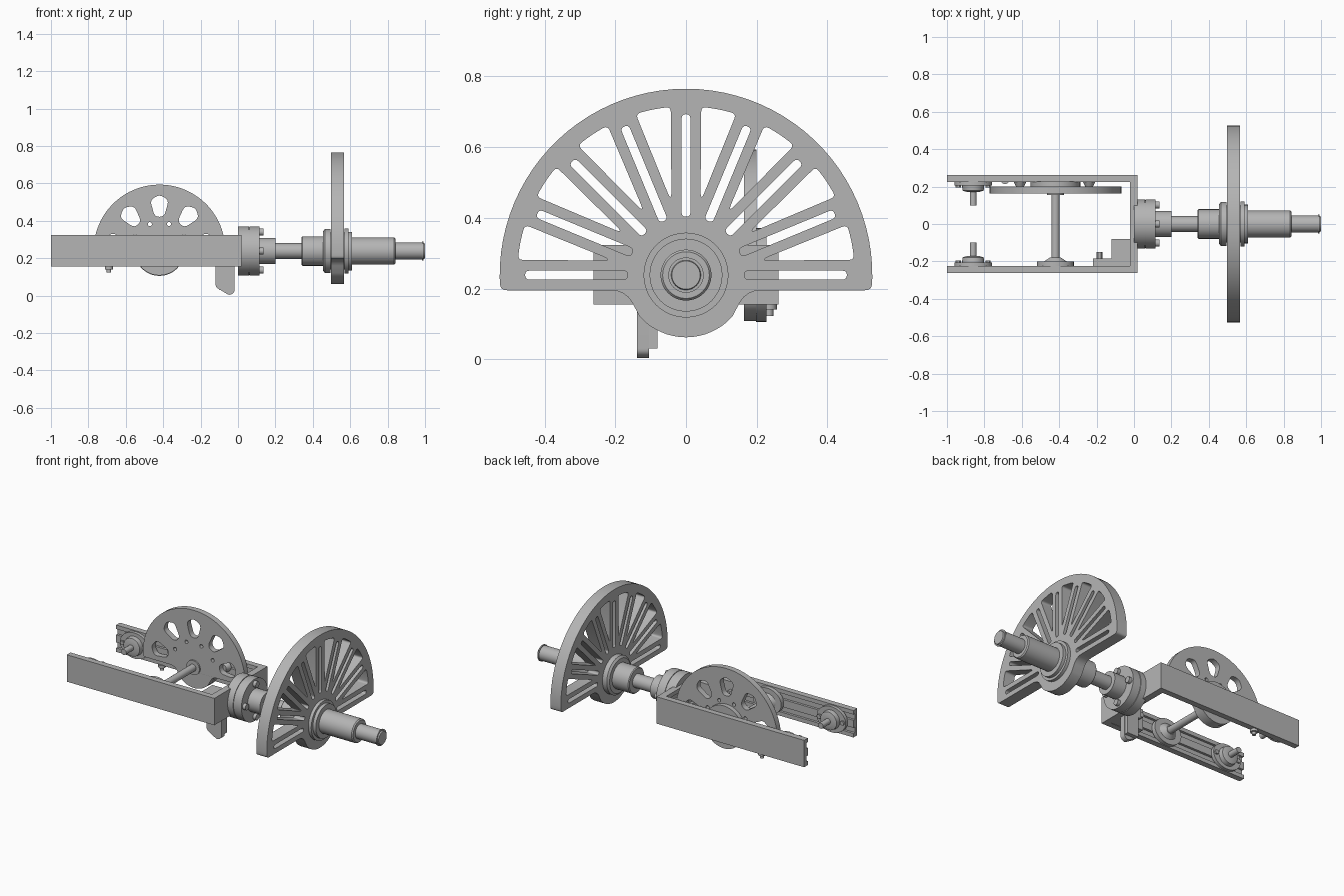
import bpy, bmesh
from math import sin, cos, pi, radians
from mathutils import Vector, Matrix

if "Cube" in bpy.data.objects:
    bpy.data.objects.remove(bpy.data.objects["Cube"])

AXIS_Z = 0.238
WHEEL_X = -0.42
steel = bpy.data.materials.new("plain grey steel")
steel.use_nodes = True
GREY = (0.46, 0.46, 0.46, 1)
steel.diffuse_color = GREY
steel.node_tree.nodes["Principled BSDF"].inputs["Base Color"].default_value = GREY

# Frames: local z runs along world x or along world y
ALONG_X = Matrix(((0, 0, 1), (1, 0, 0), (0, 1, 0))).to_4x4()
ALONG_Y = Matrix(((1, 0, 0), (0, 0, -1), (0, 1, 0))).to_4x4()
ALONG_Z = Matrix.Identity(4)


def finish(name, mesh, smooth=True):
    ob = bpy.data.objects.new(name, mesh)
    bpy.context.collection.objects.link(ob)
    mesh.materials.clear()
    mesh.materials.append(steel)
    if smooth:
        bpy.ops.object.select_all(action='DESELECT')
        ob.select_set(True)
        bpy.context.view_layer.objects.active = ob
        bpy.ops.object.shade_smooth_by_angle(angle=radians(32))
    return ob


def box(name, x, y, z):
    bm = bmesh.new()
    bmesh.ops.create_cube(bm, size=1)
    for v in bm.verts:
        v.co = [(r[0] + r[1]) / 2 + c * (r[1] - r[0]) for c, r in zip(v.co, (x, y, z))]
    mesh = bpy.data.meshes.new(name)
    bm.to_mesh(mesh)
    bm.free()
    return finish(name, mesh, False)


def lathe(name, profile, origin, frame, steps=40, squash=1.0):
    """Turn (position, radius) pairs about the frame's local z."""
    bm = bmesh.new()
    ends = [(profile[0][0], 0)] + profile + [(profile[-1][0], 0)]
    vs = [bm.verts.new((r, 0, p)) for p, r in ends]
    es = [bm.edges.new(pair) for pair in zip(vs, vs[1:])]
    bmesh.ops.spin(bm, geom=vs + es, cent=(0, 0, 0), axis=(0, 0, 1),
                   angle=2 * pi, steps=steps)
    bmesh.ops.remove_doubles(bm, verts=bm.verts, dist=1e-5)
    bmesh.ops.recalc_face_normals(bm, faces=bm.faces)
    bm.transform(Matrix.Translation(origin) @ frame @ Matrix.Diagonal((1, squash, 1, 1)))
    mesh = bpy.data.meshes.new(name)
    bm.to_mesh(mesh)
    bm.free()
    return finish(name, mesh)


def soften(points):
    """Round each (u, v, setback) corner with a short curve."""
    out = []
    for i, (u, v, d) in enumerate(points):
        p = Vector((u, v))
        a = Vector(points[i - 1][:2]) - p
        b = Vector(points[(i + 1) % len(points)][:2]) - p
        if d == 0:
            out.append(p)
            continue
        a = p + a.normalized() * min(d, a.length * 0.48)
        b = p + b.normalized() * min(d, b.length * 0.48)
        out += [a * (1 - t) ** 2 + p * 2 * t * (1 - t) + b * t * t
                for t in (0, 0.25, 0.5, 0.75, 1)]
    return out


def plate(name, loops, thickness, origin, frame):
    """Filled outline with holes, thickened about its middle."""
    cu = bpy.data.curves.new(name, 'CURVE')
    cu.dimensions = '2D'
    cu.fill_mode = 'BOTH'
    cu.extrude = thickness / 2
    for loop in loops:
        sp = cu.splines.new('POLY')
        sp.points.add(len(loop) - 1)
        for pt, co in zip(sp.points, loop):
            pt.co = (co[0], co[1], 0, 1)
        sp.use_cyclic_u = True
    tmp = bpy.data.objects.new(name, cu)
    bpy.context.collection.objects.link(tmp)
    dg = bpy.context.evaluated_depsgraph_get()
    mesh = bpy.data.meshes.new_from_object(tmp.evaluated_get(dg))
    bpy.data.objects.remove(tmp)
    bm = bmesh.new()
    bm.from_mesh(mesh)
    bmesh.ops.remove_doubles(bm, verts=bm.verts, dist=1e-5)
    bmesh.ops.recalc_face_normals(bm, faces=bm.faces)
    bm.transform(Matrix.Translation(origin) @ frame)
    bm.to_mesh(mesh)
    bm.free()
    return finish(name, mesh)


def polar(r, deg):
    return r * cos(radians(deg)), r * sin(radians(deg))


def turned(loop, deg):
    rot = Matrix.Rotation(radians(deg), 2)
    return [rot @ Vector(p) for p in loop]


def sector(R, hub, drop, corner):
    """Half disc with a round hub hanging below its straight edge."""
    start = -math_asin(drop / R)
    n = 48
    pts = []
    for i in range(n + 1):
        a = start + (180 - 2 * start) * i / n
        pts.append((*polar(R, a), corner if i in (0, n) else 0))
    neck = (hub * hub - drop * drop) ** 0.5
    pts.append((-neck, -drop, hub * 0.25))
    pts += [(*polar(hub, 222 + 96 * i / 16), 0) for i in range(17)]
    pts.append((neck, -drop, hub * 0.25))
    return soften(pts)


def math_asin(s):
    return Vector((1, 0)).angle(Vector(((1 - s * s) ** 0.5, s))) * 180 / pi


def circle(u, v, r, n=16):
    return [(u + r * cos(2 * pi * i / n), v + r * sin(2 * pi * i / n)) for i in range(n)]


# Large balance sector: thin slots alternating with wedge openings
h = 0.0125
slot = soften([(0.165, -h, h), (0.455, -h, h), (0.455, h, h), (0.165, h, h)])
gap, half, outer = 0.043, 11.25, 0.478
edge = half - math_asin(gap / outer)
wedge = soften([(gap / sin(radians(half)) - 0.01, 0, 0.03), (*polar(outer, -edge), 0.015),
                (outer, 0, 0.02), (*polar(outer, edge), 0.015)])
loops = [sector(0.527, 0.176, 0.043, 0.02)]
loops += [turned(slot, 22.5 * i) for i in range(9)]
loops += [turned(wedge, 22.5 * i + half) for i in range(8)]
plate("balance_sector", loops, 0.072, (0.532, 0, AXIS_Z), ALONG_X)

# Main shaft with collars, and its flange
lathe("main_shaft", [(0.1, 0.07), (0.2, 0.07), (0.2, 0.042), (0.34, 0.042), (0.34, 0.074),
      (0.345, 0.079), (0.455, 0.079), (0.455, 0.105), (0.465, 0.118), (0.495, 0.118),
      (0.495, 0.1), (0.57, 0.1), (0.57, 0.12), (0.59, 0.12), (0.59, 0.103), (0.61, 0.103),
      (0.61, 0.072), (0.835, 0.072), (0.842, 0.066), (0.842, 0.045), (0.985, 0.045),
      (0.985, 0.05), (0.992, 0.05), (0.992, 0.042), (1.0, 0.04)], (0, 0, AXIS_Z), ALONG_X, 48)
lathe("shaft_flange", [(0.0, 0.131), (0.058, 0.131), (0.058, 0.127), (0.062, 0.127),
      (0.062, 0.131), (0.115, 0.131)], (0, 0, AXIS_Z), ALONG_X, 48)
for i in range(4):
    y, z = polar(0.102, 90 * i)
    lathe("flange_bolt", [(0.11, 0.019), (0.135, 0.019)], (0, y, AXIS_Z + z), ALONG_X, 12)

# Side rails with grooved inner faces
STRIPS = ((0.155, 0.18), (0.215, 0.262), (0.298, 0.323))
for side, word in ((1, "back"), (-1, "front")):
    def span(a, b):
        return sorted((side * a, side * b))
    box(word + "_rail", (-1, 0.02), span(0.24, 0.262), (0.155, 0.323))
    for strip in STRIPS:
        box(word + "_rail_strip", (-1, 0.02), span(0.225, 0.241), strip)
    # Stub axle on an oval flange
    org = (-0.86, 0, AXIS_Z)
    lathe(word + "_stub_flange", [(-side * 0.205, 0.1), (-side * 0.228, 0.1)], org, ALONG_Y, 32, 0.8)
    lathe(word + "_stub_axle", [(-side * 0.21, 0.06), (-side * 0.178, 0.056), (-side * 0.172, 0.035),
          (-side * 0.172, 0.018), (-side * 0.1, 0.018)], org, ALONG_Y, 24)
    for dx in (-0.08, 0.08):
        lathe(word + "_stub_bolt", [(-side * 0.21, 0.014), (-side * 0.195, 0.014)],
              (-0.86 + dx, 0, AXIS_Z), ALONG_Y, 6)

# Cross plate joining the rails
box("cross_plate", (-0.005, 0.02), (-0.24, 0.24), (0.155, 0.323))
for strip in STRIPS:
    box("cross_plate_strip", (-0.022, 0), (-0.24, 0.24), strip)

# Small sector wheel with five windows and its cross shaft
window = soften([(0.18, -0.025, 0.025), (0.27, -0.05, 0.025), (0.298, 0, 0.02),
                 (0.27, 0.05, 0.025), (0.18, 0.025, 0.025)])
loops = [sector(0.352, 0.133, 0.03, 0.025)]
loops += [turned(window, 10 + 40 * i) for i in range(5)]
loops += [circle(*polar(0.15, 30 + 40 * i), 0.011) for i in range(4)]
plate("small_sector_wheel", loops, 0.036, (WHEEL_X, 0.182, AXIS_Z + 0.003), ALONG_Y)
hub = (WHEEL_X, 0, AXIS_Z)
lathe("wheel_hub", [(-0.198, 0.133), (-0.228, 0.133)], hub, ALONG_Y)
lathe("wheel_hub_collar", [(-0.17, 0.045), (-0.155, 0.045)], hub, ALONG_Y, 32)
lathe("cross_shaft", [(-0.17, 0.022), (0.2, 0.022)], hub, ALONG_Y, 24)
lathe("cross_shaft_bearing", [(0.18, 0.03), (0.2, 0.06), (0.2, 0.098), (0.228, 0.098)],
      hub, ALONG_Y, 32, 0.82)
for dx in (-0.19, 0.18):
    lathe("wheel_spacer", [(-0.198, 0.02), (-0.228, 0.035)],
          (WHEEL_X + dx, 0, AXIS_Z + 0.03), ALONG_Y, 16)
lathe("rail_stop_screw", [(0.122, 0.012), (0.14, 0.012), (0.14, 0.022), (0.158, 0.022)],
      (-0.69, 0.235, 0), ALONG_Z, 12)

# Corner bracket and hanging lever
box("corner_bracket", (-0.12, -0.02), (-0.225, -0.08), (0.157, 0.3))
box("bracket_foot", (-0.22, -0.12), (-0.225, -0.185), (0.165, 0.3))
lathe("bracket_bolt", [(0.15, 0.016), (0.185, 0.016)], (-0.185, 0, AXIS_Z), ALONG_Y, 6)
lever = soften([(-0.12, 0.17, 0), (-0.12, 0.045, 0.015), (-0.045, 0.0, 0.015),
                (-0.018, 0.018, 0.012), (-0.018, 0.17, 0)])
plate("hanging_lever", [lever], 0.034, (0, -0.122, 0), ALONG_Y)
box("lever_rib", (-0.1, -0.02), (-0.106, -0.08), (0.03, 0.16))
